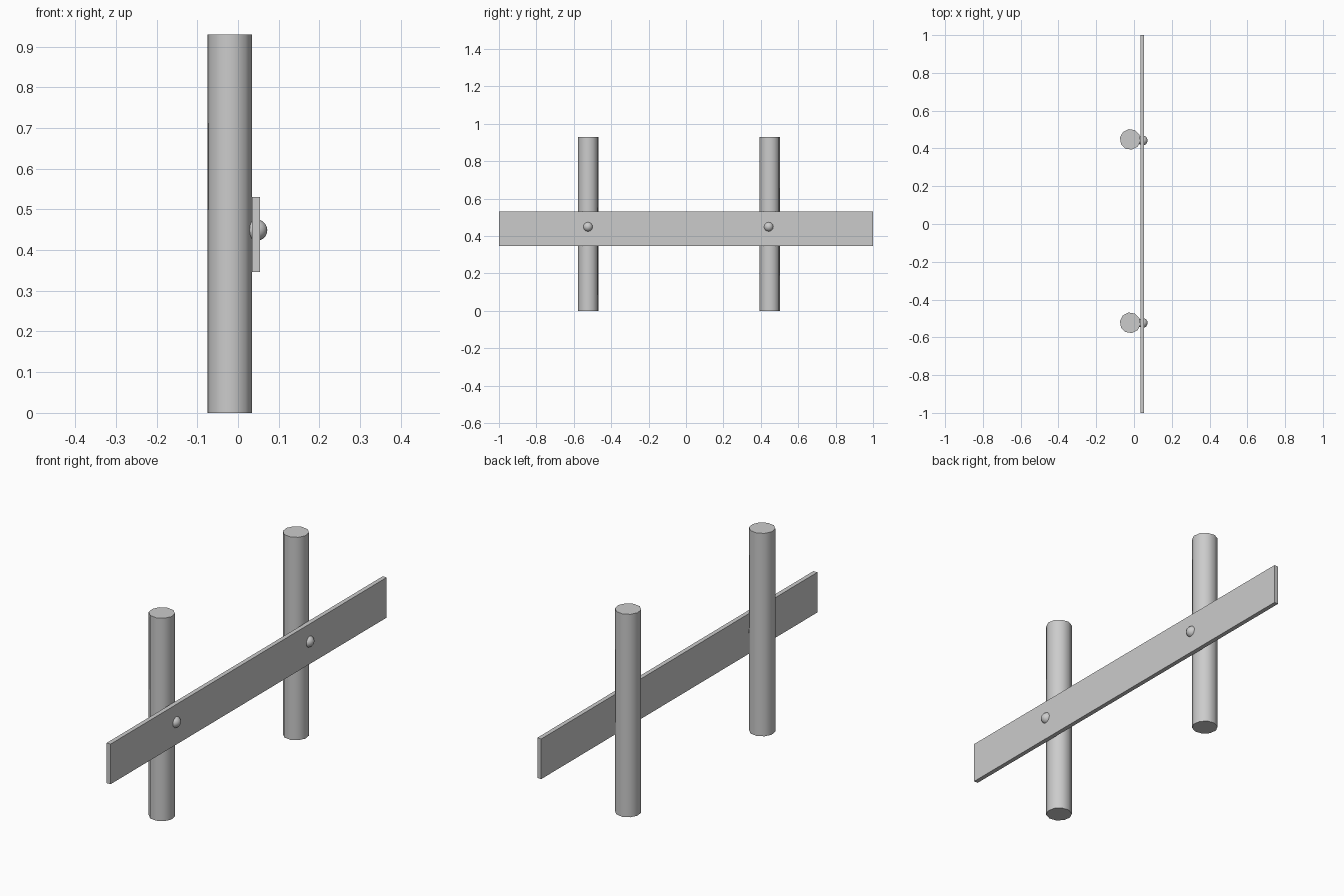
import bpy
from math import radians

if "Cube" in bpy.data.objects:
    bpy.data.objects.remove(bpy.data.objects["Cube"])


def smooth(ob, angle):
    bpy.ops.object.select_all(action='DESELECT')
    ob.select_set(True)
    bpy.context.view_layer.objects.active = ob
    bpy.ops.object.shade_smooth_by_angle(angle=radians(angle))


def post(name, y):
    # Round wooden post standing on the ground
    bpy.ops.mesh.primitive_cylinder_add(vertices=10, radius=0.055, depth=0.93,
                                        location=(-0.02, y, 0.465),
                                        rotation=(0, 0, radians(9)))
    bpy.context.object.name = name
    smooth(bpy.context.object, 50)


def bolt(name, y):
    # Domed bolt head, partly sunk in the plank
    bpy.ops.mesh.primitive_uv_sphere_add(segments=16, ring_count=10, radius=0.026,
                                         location=(0.046, y, 0.449),
                                         rotation=(0, radians(90), 0))
    bpy.context.object.name = name
    smooth(bpy.context.object, 60)


for side, post_y, bolt_y in (("front", -0.523, -0.524), ("back", 0.448, 0.442)):
    post(side + "_post", post_y)
    bolt(side + "_bolt", bolt_y)

# Long horizontal plank across both posts
bpy.ops.mesh.primitive_cube_add(size=1, location=(0.044, 0, 0.438))
plank = bpy.context.object
plank.name = "plank"
plank.scale = (0.02, 2.0, 0.184)
bpy.ops.object.transform_apply(location=False, rotation=False, scale=True)
